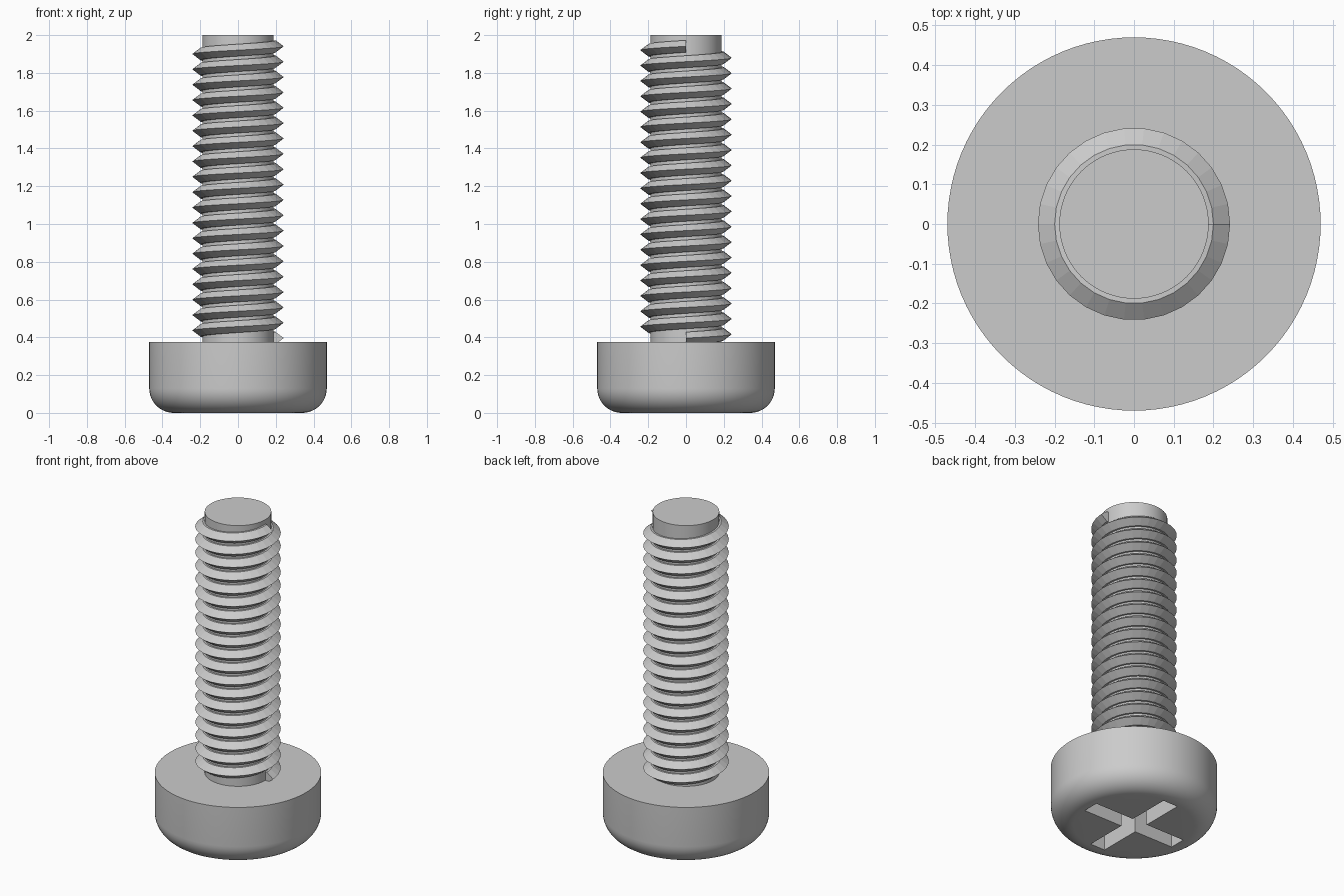
import bpy, bmesh, math

cube = bpy.data.objects.get("Cube")
if cube:
    bpy.data.objects.remove(cube, do_unlink=True)

HEAD_R, HEAD_H, FILLET = 0.47, 0.375, 0.13
SHAFT_R, TOP = 0.188, 2.0
PITCH, TURNS, STEPS = 0.0813, 19, 30
THREAD_START = 0.396

steel = bpy.data.materials.new("grey_steel")
steel.use_nodes = True
colour = (0.6, 0.6, 0.6, 1)
steel.diffuse_color = colour
steel.node_tree.nodes["Principled BSDF"].inputs["Base Color"].default_value = colour


def make_object(name, bm, smooth):
    bmesh.ops.recalc_face_normals(bm, faces=bm.faces[:])
    mesh = bpy.data.meshes.new(name)
    bm.to_mesh(mesh)
    bm.free()
    mesh.materials.append(steel)
    obj = bpy.data.objects.new(name, mesh)
    bpy.context.collection.objects.link(obj)
    bpy.ops.object.select_all(action="DESELECT")
    obj.select_set(True)
    bpy.context.view_layer.objects.active = obj
    if smooth:
        bpy.ops.object.shade_smooth_by_angle(angle=math.radians(30))
    return obj


def skin(bm, rings, closed):
    """Join consecutive rings of vertices with quads."""
    n = len(rings[0])
    for a, b in zip(rings, rings[1:] + rings[:1] if closed else rings[1:]):
        for i in range(n):
            j = (i + 1) % n
            bm.faces.new((a[i], a[j], b[j], b[i]))
    if not closed:
        bm.faces.new(rings[0])
        bm.faces.new(rings[-1])


def lathe(name, profile, segments=96):
    """Turn a list of (radius, height) points into a capped solid."""
    bm = bmesh.new()
    angles = [2 * math.pi * i / segments for i in range(segments)]
    rings = [[bm.verts.new((r * math.cos(a), r * math.sin(a), z)) for a in angles]
             for r, z in profile]
    skin(bm, rings, closed=False)
    return make_object(name, bm, True)


# Cross-shaped cutter for the driver recess
def cross_cutter(arm, half, depth):
    bm = bmesh.new()
    outline = []
    for k in range(4):
        c, s = round(math.cos(k * math.pi / 2)), round(math.sin(k * math.pi / 2))
        for x, y in ((arm, -half), (arm, half), (half, half)):
            outline.append((c * x - s * y, s * x + c * y))
    rings = [[bm.verts.new((x, y, z)) for x, y in outline] for z in (-0.1, depth)]
    skin(bm, rings, closed=False)
    return make_object("recess_cutter", bm, False)


# Head with a rounded lower rim
rim = [(HEAD_R - FILLET + FILLET * math.sin(t), FILLET - FILLET * math.cos(t))
       for t in (math.pi / 2 * i / 12 for i in range(13))]
cutter = cross_cutter(0.32, 0.051, 0.2)
head = lathe("head", rim + [(HEAD_R, HEAD_H)])
cut = head.modifiers.new("driver_recess", "BOOLEAN")
cut.operation = "DIFFERENCE"
cut.solver = "EXACT"
cut.object = cutter
bpy.ops.object.modifier_apply(modifier=cut.name)
bpy.data.objects.remove(cutter, do_unlink=True)
bpy.ops.object.shade_smooth_by_angle(angle=math.radians(30))

# Plain shaft core
lathe("shaft", [(SHAFT_R, HEAD_H - 0.02), (SHAFT_R, TOP)])

# Right-handed thread swept as a helix
section = [(0.18, -0.032), (0.2, -0.032), (0.242, 0), (0.2, 0.032), (0.18, 0.032)]
bm = bmesh.new()
rings = []
for i in range(TURNS * STEPS + 1):
    a = 2 * math.pi * i / STEPS
    z0 = THREAD_START + PITCH * i / STEPS
    rings.append([bm.verts.new((r * math.cos(a), r * math.sin(a), z0 + dz))
                  for r, dz in section])
skin(bm, rings, closed=False)
make_object("thread", bm, False)
